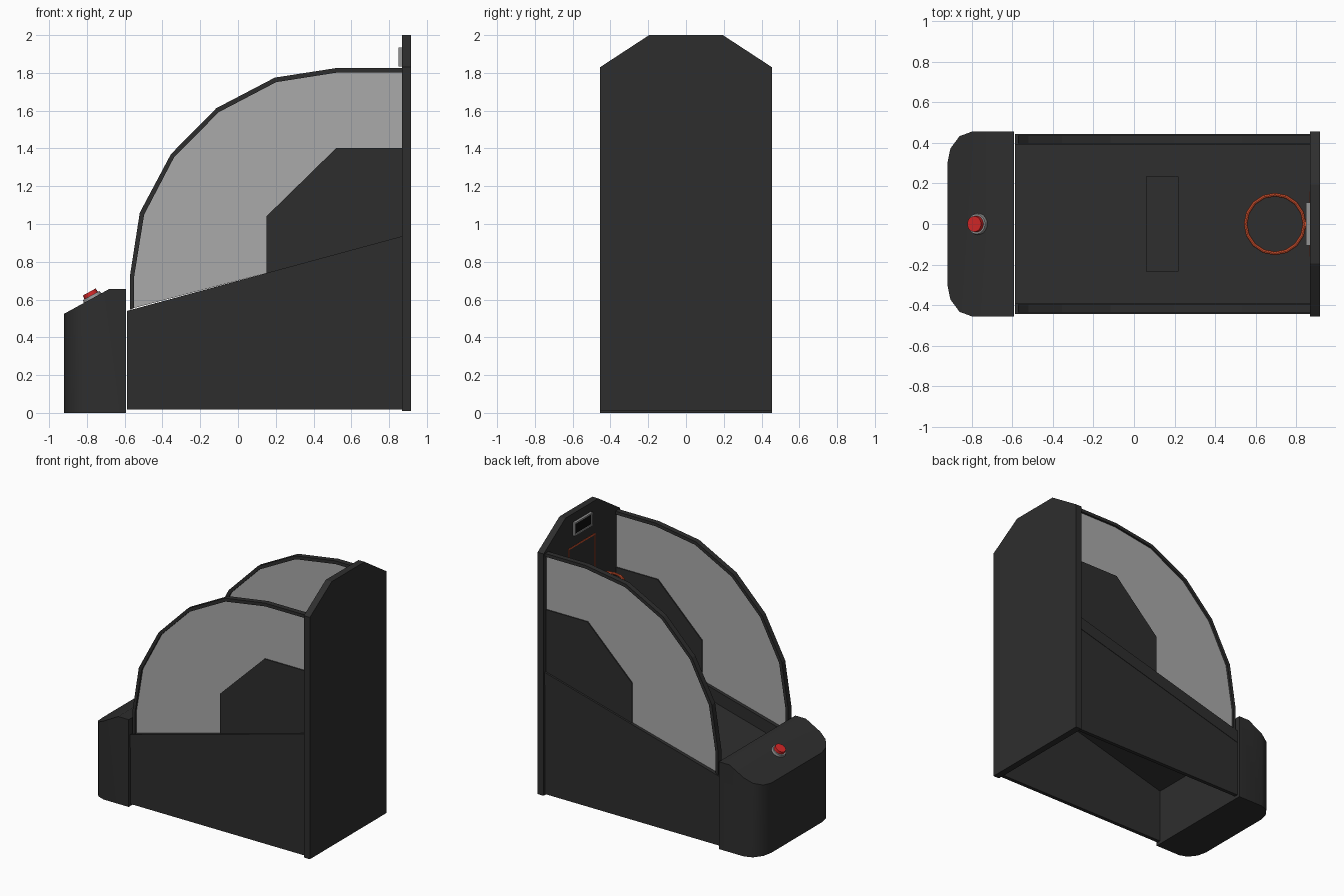
import bpy, bmesh, math
from mathutils import Vector

if "Cube" in bpy.data.objects:
    bpy.data.objects.remove(bpy.data.objects["Cube"])


def material(name, rgba):
    m = bpy.data.materials.new(name)
    m.diffuse_color = rgba
    m.use_nodes = True
    m.node_tree.nodes["Principled BSDF"].inputs["Base Color"].default_value = m.diffuse_color
    return m


DARK = material("dark_laminate", (0.027, 0.027, 0.027, 1))
GLASS = material("clear_panel", (0.4, 0.4, 0.4, 0.6))
ORANGE = material("orange_metal", (0.7, 0.09, 0.03, 1))
RED = material("red_plastic", (0.65, 0.02, 0.02, 1))
GREY = material("grey_trim", (0.3, 0.3, 0.3, 1))
BLACK = material("black_screen", (0.004, 0.004, 0.004, 1))


def finish(name, bm, mat):
    bmesh.ops.recalc_face_normals(bm, faces=bm.faces[:])
    me = bpy.data.meshes.new(name)
    bm.to_mesh(me)
    bm.free()
    ob = bpy.data.objects.new(name, me)
    bpy.context.collection.objects.link(ob)
    me.materials.append(mat)
    return ob


def prism(name, pts, axis, lo, hi, mat, cut=None):
    """Extrude a 2D outline along an axis: x -> (y,z), y -> (x,z), z -> (x,y)."""
    def place(p):
        return {'x': (lo, p[0], p[1]), 'y': (p[0], lo, p[1]), 'z': (p[0], p[1], lo)}[axis]
    bm = bmesh.new()
    face = bm.faces.new([bm.verts.new(place(p)) for p in pts])
    ext = bmesh.ops.extrude_face_region(bm, geom=[face])
    step = Vector([(hi - lo) * (a == axis) for a in 'xyz'])
    bmesh.ops.translate(bm, vec=step, verts=[v for v in ext['geom'] if isinstance(v, bmesh.types.BMVert)])
    if cut:
        res = bmesh.ops.bisect_plane(bm, geom=bm.verts[:] + bm.edges[:] + bm.faces[:],
                                     plane_co=cut[0], plane_no=cut[1], clear_outer=True)
        bmesh.ops.holes_fill(bm, edges=[e for e in bm.edges if e.is_boundary])
    return finish(name, bm, mat)


def rect(a0, b0, a1, b1):
    return [(a0, b0), (a1, b0), (a1, b1), (a0, b1)]


def rect_frame(name, x0, x1, y, z0, z1, w, mat):
    """Four bars around a rectangle facing -x."""
    for part, r in (("top", rect(-y, z1 - w, y, z1)), ("bottom", rect(-y, z0, y, z0 + w)),
                    ("left", rect(-y, z0 + w, w - y, z1 - w)), ("right", rect(y - w, z0 + w, y, z1 - w))):
        prism(f"{name}_{part}", r, 'x', x0, x1, mat)


def smooth(ob):
    bpy.ops.object.select_all(action='DESELECT')
    ob.select_set(True)
    bpy.context.view_layer.objects.active = ob
    bpy.ops.object.shade_smooth_by_angle(angle=math.radians(35))


X0, X1 = -0.587, 0.867
SLOPE = (0.84 - 0.445) / (X1 - X0)


def deck_z(x, off=0.0):
    return 0.445 + (x - X0) * SLOPE + off


# Tall back panel with clipped top corners
prism("back_panel", [(-.455, .01), (.455, .01), (.455, 1.83), (.195, 2), (-.195, 2), (-.455, 1.83)],
      'x', X1, 0.917, DARK)

# Front console: rounded plan, sloped top
half = [(-.592, .455), (-.8, .455), (-.86, .433), (-.905, .372), (-.92, .3)]
console = prism("front_console", half + [(x, -y) for x, y in reversed(half)], 'z', 0, .657, DARK,
                cut=((-.92, 0, .525), (-.132, 0, .24)))
smooth(console)

# Start button on the console slope
tilt = -math.atan2(.132, .24)
for name, r, h, off, mat in (("button_collar", .055, .024, .004, GREY), ("start_button", .043, .05, .012, RED)):
    bm = bmesh.new()
    bmesh.ops.create_cone(bm, cap_ends=True, segments=20, radius1=r, radius2=r * .9, depth=h)
    ob = finish(name, bm, mat)
    ob.location = Vector((-.77, 0, .6075)) + Vector((math.sin(tilt), 0, math.cos(tilt))) * off
    ob.rotation_euler = (0, tilt, 0)
    smooth(ob)

# Sloped ball deck and its raised block
prism("ball_deck", [(X0, deck_z(X0, -.02)), (X1, deck_z(X1, -.02)), (X1, deck_z(X1)), (X0, deck_z(X0))],
      'y', -.415, .415, DARK)
prism("deck_block", [(.06, deck_z(.06)), (.22, deck_z(.22)), (.22, deck_z(.22, .02)), (.06, deck_z(.06, .02))],
      'y', -.235, .235, DARK)

# Side assemblies, mirrored left and right
outer = [(-.573, .545), (-.573, .72), (-.52, 1.06), (-.355, 1.37), (-.115, 1.613),
         (.195, 1.775), (.53, 1.827), (X1, 1.827)]
inner = [(-.551, .555), (-.551, .715), (-.497, 1.05), (-.338, 1.354), (-.102, 1.592),
         (.202, 1.751), (.532, 1.803), (X1, 1.803)]
guard = [(.15, deck_z(.15, .09)), (X1, deck_z(X1, .09)), (X1, 1.402), (.52, 1.402), (.15, 1.04)]


def side_part(name, pts, y0, y1, mat):
    for side, s in (("near", -1), ("far", 1)):
        prism(f"{name}_{side}", pts, 'y', s * y0, s * y1, mat)


side_part("cabinet_wall", [(X0, .018), (X1, .018), (X1, deck_z(X1)), (X0, deck_z(X0))], .412, .44, DARK)
side_part("side_rail", [(X0, deck_z(X0)), (X1, deck_z(X1)), (X1, deck_z(X1, .095)), (X0, deck_z(X0, .095))],
          .39, .443, DARK)
side_part("arch_frame", outer + inner[::-1], .397, .437, DARK)
side_part("side_window", inner + [(X1, deck_z(X1, .09))], .413, .421, GLASS)
side_part("side_guard", guard, .405, .429, DARK)

# Hoop with mount, and target square on the back panel
bm = bmesh.new()
N, M = 16, 8
rings = []
for i in range(N):
    a = 2 * math.pi * i / N
    rings.append([bm.verts.new(((.145 + .009 * math.cos(b)) * math.cos(a),
                                (.145 + .009 * math.cos(b)) * math.sin(a), .009 * math.sin(b)))
                  for b in (2 * math.pi * j / M for j in range(M))])
for i in range(N):
    p, q = rings[i], rings[(i + 1) % N]
    for j in range(M):
        k = (j + 1) % M
        bm.faces.new((p[j], q[j], q[k], p[k]))
hoop = finish("hoop", bm, ORANGE)
hoop.location = (.695, 0, 1.5)
prism("hoop_mount", rect(-.03, 1.485, .03, 1.51), 'x', .845, X1, ORANGE)
rect_frame("target_square", X1 - .003, X1, .16, 1.5, 1.755, .01, ORANGE)

# Score display
rect_frame("display_frame", .849, X1, .105, 1.835, 1.935, .012, GREY)
prism("display_screen", rect(-.093, 1.847, .093, 1.923), 'x', .857, X1, BLACK)
